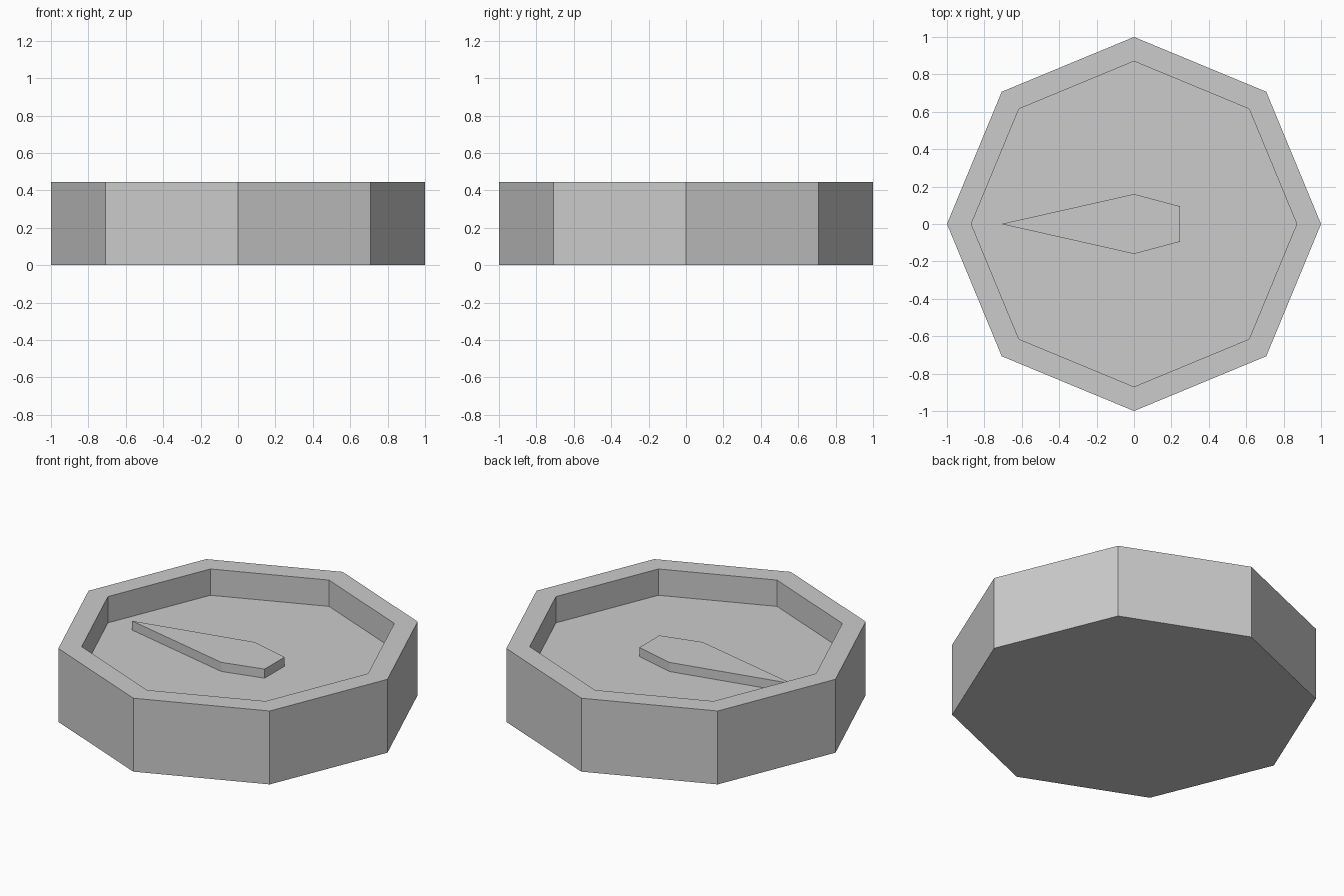
import bpy, bmesh
from math import cos, sin, tau

if "Cube" in bpy.data.objects:
    bpy.data.objects.remove(bpy.data.objects["Cube"], do_unlink=True)

SIDES = 8
HEIGHT = 0.444
FLOOR = 0.285
NEEDLE_TOP = 0.34

# One plain grey for everything
grey = bpy.data.materials.new("light grey")
grey.use_nodes = True
colour = (0.6, 0.6, 0.6, 1)
grey.diffuse_color = colour
grey.node_tree.nodes["Principled BSDF"].inputs["Base Color"].default_value = colour


def octagon(radius, z):
    return [(radius * cos(tau * i / SIDES), radius * sin(tau * i / SIDES), z)
            for i in range(SIDES)]


def loft(name, rings):
    """Join successive point rings with quads and cap both ends."""
    bm = bmesh.new()
    loops = [[bm.verts.new(p) for p in ring] for ring in rings]
    for low, high in zip(loops, loops[1:]):
        n = len(low)
        for i in range(n):
            j = (i + 1) % n
            bm.faces.new((low[i], low[j], high[j], high[i]))
    bm.faces.new(loops[0][::-1])
    bm.faces.new(loops[-1])
    bmesh.ops.recalc_face_normals(bm, faces=bm.faces)
    mesh = bpy.data.meshes.new(name)
    bm.to_mesh(mesh)
    bm.free()
    mesh.materials.append(grey)
    obj = bpy.data.objects.new(name, mesh)
    bpy.context.collection.objects.link(obj)
    return obj


# Eight-sided case with a raised rim and recessed dial
loft("compass_case", [octagon(1, 0), octagon(1, HEIGHT),
                      octagon(0.87, HEIGHT), octagon(0.87, FLOOR)])

# Pointed needle lying on the dial, mirrored across its long axis
half = [(0, 0.16), (0.245, 0.095)]
outline = [(-0.71, 0)] + [(x, -y) for x, y in half] + half[::-1]
loft("needle", [[(x, y, z) for x, y in outline] for z in (FLOOR, NEEDLE_TOP)])
